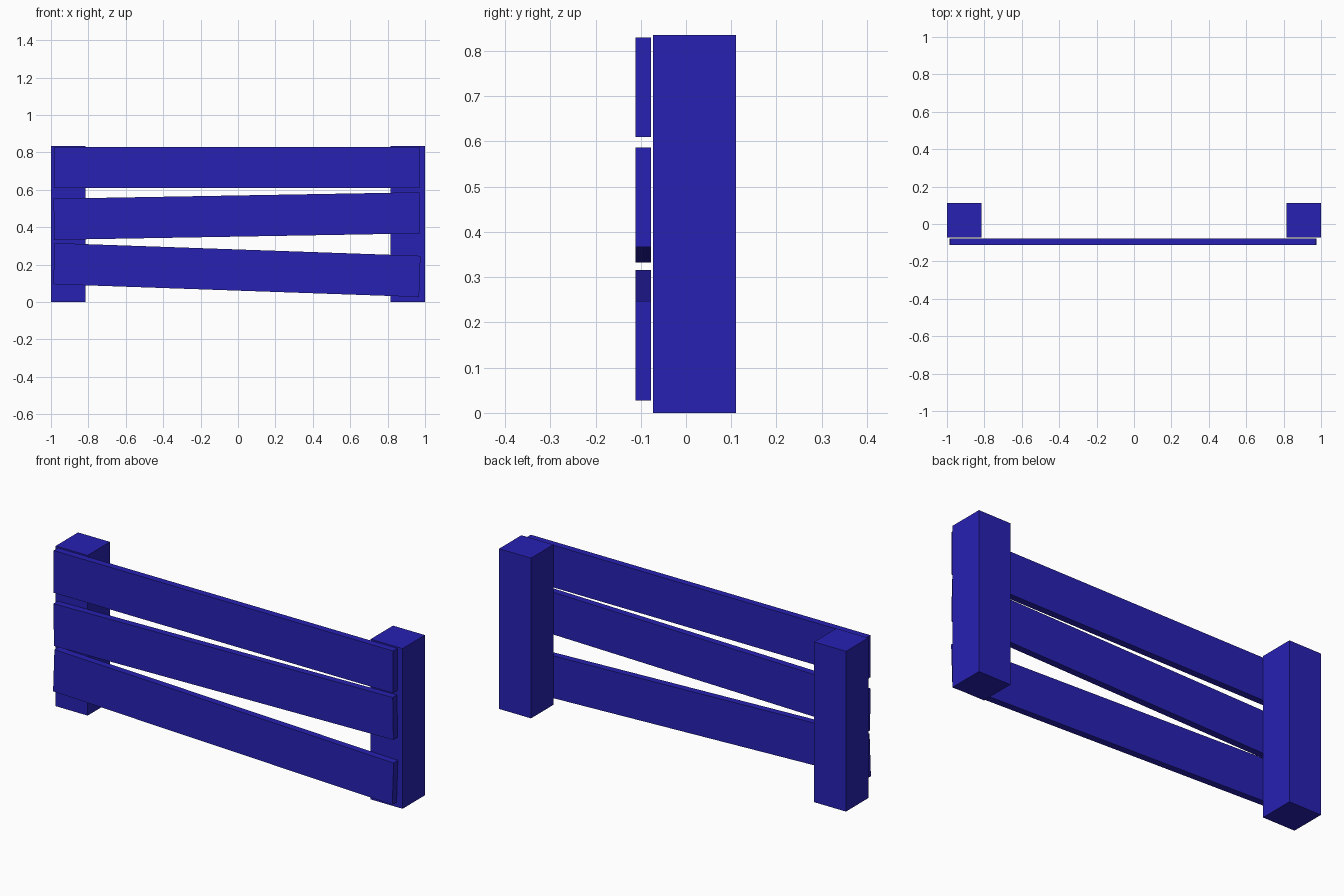
import bpy
from math import radians

if "Cube" in bpy.data.objects:
    bpy.data.objects.remove(bpy.data.objects["Cube"])

mat = bpy.data.materials.new("blue_paint")
mat.diffuse_color = (0.02, 0.015, 0.45, 1)
mat.use_nodes = True
mat.node_tree.nodes["Principled BSDF"].inputs["Base Color"].default_value = mat.diffuse_color


def box(name, size, loc, tilt=0):
    bpy.ops.mesh.primitive_cube_add(size=1, location=loc)
    ob = bpy.context.object
    ob.name = name
    ob.scale = size
    ob.rotation_euler = (0, radians(-tilt), 0)
    ob.data.materials.append(mat)
    return ob


# Square posts at both ends
for side, sx in (("left", -1), ("right", 1)):
    box(side + "_post", (0.184, 0.184, 0.835), (sx * 0.908, 0.019, 0.4175))

# Three planks on the front, the lower two hung crooked
for name, z, tilt in (("top", 0.72, 0), ("middle", 0.46, 1), ("bottom", 0.1715, -2)):
    box(name + "_plank", (1.957, 0.035, 0.22), (-0.006, -0.0945, z), tilt)
